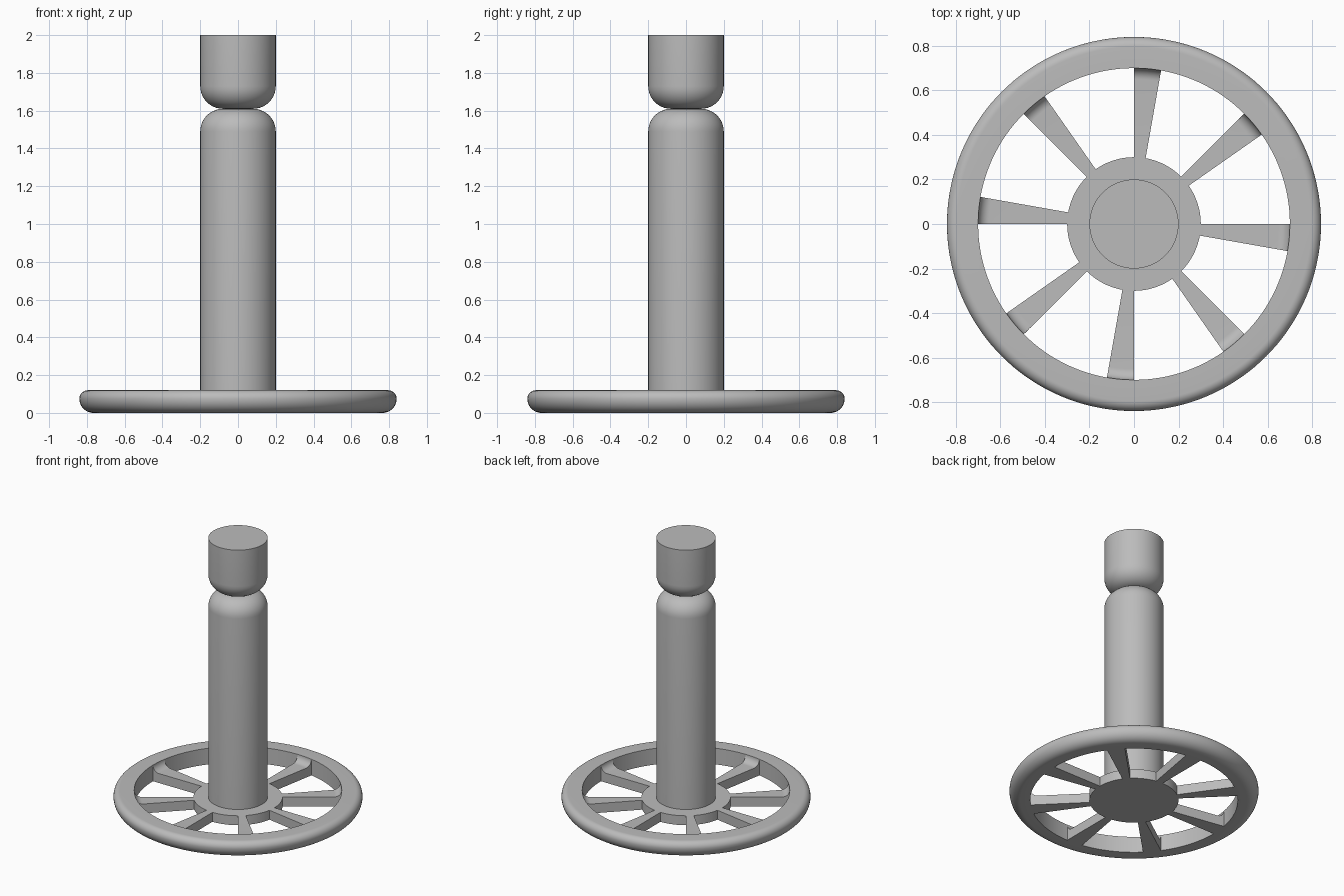
import bpy
import bmesh
from math import radians, sin, cos, pi

default = bpy.data.objects.get("Cube")
if default:
    bpy.data.objects.remove(default, do_unlink=True)

# One plain grey for everything
grey = bpy.data.materials.new("plain_grey")
grey.use_nodes = True
COLOUR = (0.5, 0.5, 0.5, 1)
grey.diffuse_color = COLOUR
grey.node_tree.nodes["Principled BSDF"].inputs["Base Color"].default_value = COLOUR

STEP = 2.5          # degrees per turned segment
RIM_TOP, WEB_TOP = 0.12, 0.07
HUB_R, RIM_IN, RIM_OUT = 0.3, 0.7, 0.84
POST_R, NECK_Z, ROUND = 0.2, 1.61, 0.12


def arc(r, z, radius, start, end, steps=10):
    """Points of a rounded corner in the (radius, height) plane."""
    angles = [radians(start + (end - start) * i / steps) for i in range(steps + 1)]
    return [(r + radius * cos(a), z + radius * sin(a)) for a in angles]


def turn(name, profile, sectors=((0, 360),)):
    """Sweep a closed (radius, height) profile around z through each sector."""
    bm = bmesh.new()
    n = len(profile)
    for start, end in sectors:
        full = end - start == 360
        count = round((end - start) / STEP)
        rings = []
        for i in range(count if full else count + 1):
            a = radians(start + i * STEP)
            rings.append([bm.verts.new((r * cos(a), r * sin(a), z)) for r, z in profile])
        for i in range(count):
            a, b = rings[i], rings[(i + 1) % len(rings)]
            for j in range(n):
                k = (j + 1) % n
                # no wall is needed along the axis
                if profile[j][0] + profile[k][0] > 0:
                    bm.faces.new((a[j], b[j], b[k], a[k]))
        if not full:
            bm.faces.new(rings[0])
            bm.faces.new(rings[-1])
    bmesh.ops.remove_doubles(bm, verts=bm.verts, dist=1e-5)
    bmesh.ops.recalc_face_normals(bm, faces=bm.faces)
    mesh = bpy.data.meshes.new(name)
    bm.to_mesh(mesh)
    bm.free()
    mesh.materials.append(grey)
    obj = bpy.data.objects.new(name, mesh)
    bpy.context.collection.objects.link(obj)
    bpy.ops.object.select_all(action='DESELECT')
    obj.select_set(True)
    bpy.context.view_layer.objects.active = obj
    bpy.ops.object.shade_smooth_by_angle(angle=radians(30))
    return obj


# Rim with a large lower and a small upper rounding
low, high = 0.075, 0.045
turn("wheel_rim",
     [(RIM_IN, 0)]
     + arc(RIM_OUT - low, low, low, -90, 0)
     + arc(RIM_OUT - high, RIM_TOP - high, high, 0, 90)[1:]
     + [(RIM_IN, RIM_TOP)])

# Hub disc
turn("wheel_hub", [(0, 0), (HUB_R, 0), (HUB_R, WEB_TOP), (0, WEB_TOP)])

# Eight wedge spokes that curve up to meet the rim
fillet = RIM_TOP - WEB_TOP
turn("wheel_spokes",
     [(HUB_R, 0), (RIM_IN, 0)]
     + arc(RIM_IN - fillet, RIM_TOP, fillet, 0, -90)
     + [(HUB_R, WEB_TOP)],
     [(k * 45 - 10, k * 45) for k in range(8)])

# Post with a rounded shoulder
turn("post",
     [(0, WEB_TOP / 2), (POST_R, WEB_TOP / 2)]
     + arc(POST_R - ROUND, NECK_Z - ROUND, ROUND, 0, 90)
     + [(0, NECK_Z)])

# Knob standing on the post
turn("top_knob",
     [(0, NECK_Z)]
     + arc(POST_R - ROUND, NECK_Z + ROUND, ROUND, -90, 0)
     + [(POST_R, 2), (0, 2)])
